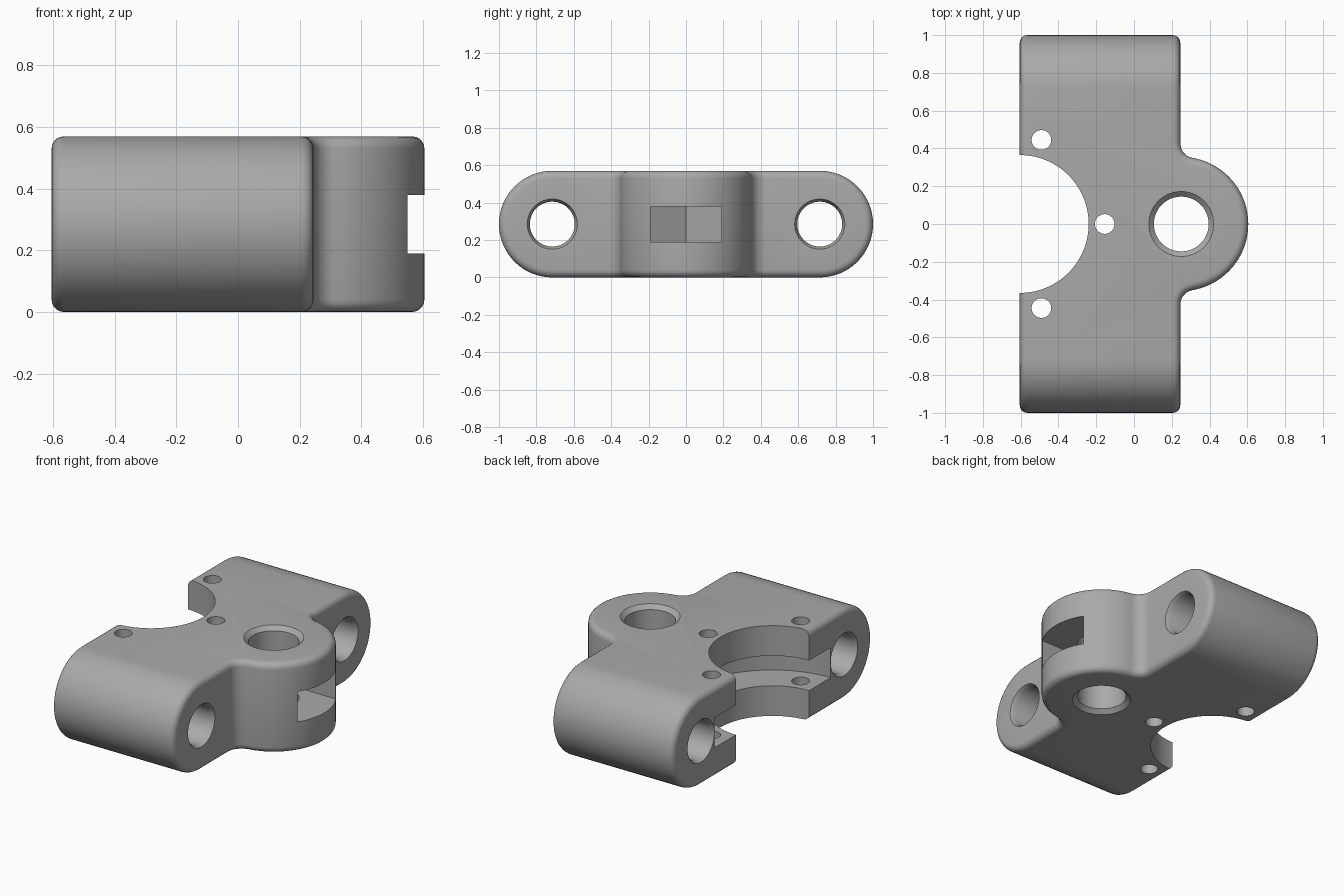
import bpy, bmesh
from math import sin, cos, pi, sqrt, atan2
from mathutils import Matrix, Vector

if "Cube" in bpy.data.objects:
    bpy.data.objects.remove(bpy.data.objects["Cube"], do_unlink=True)

H = 0.57            # thickness
R = H / 2           # rounded end radius
BACK, FACE = -0.605, 0.245
BOSS_X, BOSS_R, FILLET = 0.25, 0.355, 0.08
SLOT_LOW, SLOT_HIGH = 0.19, 0.38
ALONG_X = Matrix(((0, 0, 1), (1, 0, 0), (0, 1, 0)))   # local (a, b, c) -> (c, a, b)


def arc(cx, cy, r, start, end, n):
    return [(cx + r * cos(start + (end - start) * i / n),
             cy + r * sin(start + (end - start) * i / n)) for i in range(n + 1)]


def finish(name, bm, turn=None):
    if turn:
        bm.transform(turn.to_4x4())
    bmesh.ops.recalc_face_normals(bm, faces=bm.faces)
    mesh = bpy.data.meshes.new(name)
    bm.to_mesh(mesh)
    bm.free()
    ob = bpy.data.objects.new(name, mesh)
    bpy.context.collection.objects.link(ob)
    return ob


def prism(name, outline, low, high, turn=None):
    bm = bmesh.new()
    face = bm.faces.new([bm.verts.new((a, b, low)) for a, b in outline])
    top = bmesh.ops.extrude_face_region(bm, geom=[face])["geom"]
    moved = [v for v in top if isinstance(v, bmesh.types.BMVert)]
    bmesh.ops.translate(bm, verts=moved, vec=Vector((0, 0, high - low)))
    return finish(name, bm, turn)


def lathe(name, centre, profile, turn=None, n=64):
    """Closed turned solid from (radius, position) pairs."""
    bm = bmesh.new()
    rings = [[bm.verts.new((centre[0] + r * cos(2 * pi * (i + 0.5) / n),
                            centre[1] + r * sin(2 * pi * (i + 0.5) / n), c))
              for i in range(n)] for r, c in profile]
    for lower, upper in zip(rings, rings[1:]):
        for i in range(n):
            j = (i + 1) % n
            bm.faces.new((lower[i], lower[j], upper[j], upper[i]))
    bm.faces.new(rings[0])
    bm.faces.new(rings[-1])
    return finish(name, bm, turn)


def bore(name, centre, r, start, end, chamfer, turn=None):
    """Hole cutter that widens at both mouths."""
    d, out = 0.025, 0.1
    wide = r + chamfer
    profile = [(wide, start - out), (wide, start), (r, start + d),
               (r, end - d), (wide, end), (wide, end + out)]
    return lathe(name, centre, profile, turn)


def apply(ob, mod):
    bpy.context.view_layer.objects.active = ob
    bpy.ops.object.modifier_apply(modifier=mod.name)


def combine(ob, tool, operation="DIFFERENCE"):
    mod = ob.modifiers.new("combine", "BOOLEAN")
    mod.operation, mod.solver, mod.object = operation, "EXACT", tool
    apply(ob, mod)
    bpy.data.objects.remove(tool, do_unlink=True)


# Plan outline: block with a round boss blended in by fillets
fx = FACE + FILLET
fy = sqrt((BOSS_R + FILLET) ** 2 - (fx - BOSS_X) ** 2)
join = atan2(fy, fx - BOSS_X)
plan = [(BACK, -1.2), (FACE, -1.2)]
plan += arc(fx, -fy, FILLET, pi, pi - join, 10)
plan += arc(BOSS_X, 0, BOSS_R, -join, join, 56)
plan += arc(fx, fy, FILLET, pi + join, pi, 10)
plan += [(FACE, 1.2), (BACK, 1.2)]
bracket = prism("bracket", plan, -0.2, H + 0.2)

# Side section: slab with half-round ends
section = arc(1 - R, R, R, -pi / 2, pi / 2, 32) + arc(R - 1, R, R, pi / 2, 3 * pi / 2, 32)
combine(bracket, prism("section", section, -1, 1, ALONG_X), "INTERSECT")

# Softened outer edges
bevel = bracket.modifiers.new("round", "BEVEL")
bevel.width, bevel.segments = 0.04, 5
bevel.limit_method, bevel.angle_limit = "ANGLE", pi / 3
bevel.use_clamp_overlap = False
apply(bracket, bevel)

# Half-round opening and the wider disc slot behind it
combine(bracket, lathe("opening", (BACK, 0), [(0.365, -0.2), (0.365, H + 0.2)], n=96))
combine(bracket, lathe("disc_slot", (BACK, 0), [(0.58, SLOT_LOW), (0.58, SLOT_HIGH)], n=96))

# Screw holes around the opening
for x, y in ((-0.49, 0.445), (-0.49, -0.445), (-0.155, 0)):
    combine(bracket, lathe("screw_hole", (x, y), [(0.052, -0.2), (0.052, H + 0.2)], n=32))

# Long bores through both ends, and the upright bore in the boss
for side in (-1, 1):
    combine(bracket, bore("rod_bore", (side * 0.715, R), 0.12, BACK, FACE, 0.014, ALONG_X))
combine(bracket, bore("boss_bore", (BOSS_X, 0), 0.145, 0, H, 0.027))

# Pointed nut pocket sliding in from the boss side
half = 0.19
tip, shoulder = BOSS_X - half / cos(pi / 6), BOSS_X - half * sin(pi / 6) / cos(pi / 6)
pocket = [(tip, 0), (shoulder, -half), (0.8, -half), (0.8, half), (shoulder, half)]
combine(bracket, prism("nut_pocket", pocket, SLOT_LOW, SLOT_HIGH))

# Finish
grey = bpy.data.materials.new("grey")
grey.use_nodes = True
colour = (0.4, 0.4, 0.4, 1)
grey.diffuse_color = colour
grey.node_tree.nodes["Principled BSDF"].inputs["Base Color"].default_value = colour
bracket.data.materials.clear()
bracket.data.materials.append(grey)
for poly in bracket.data.polygons:
    poly.material_index = 0
bpy.ops.object.select_all(action="DESELECT")
bracket.select_set(True)
bpy.context.view_layer.objects.active = bracket
bpy.ops.object.shade_smooth_by_angle(angle=pi / 6)
